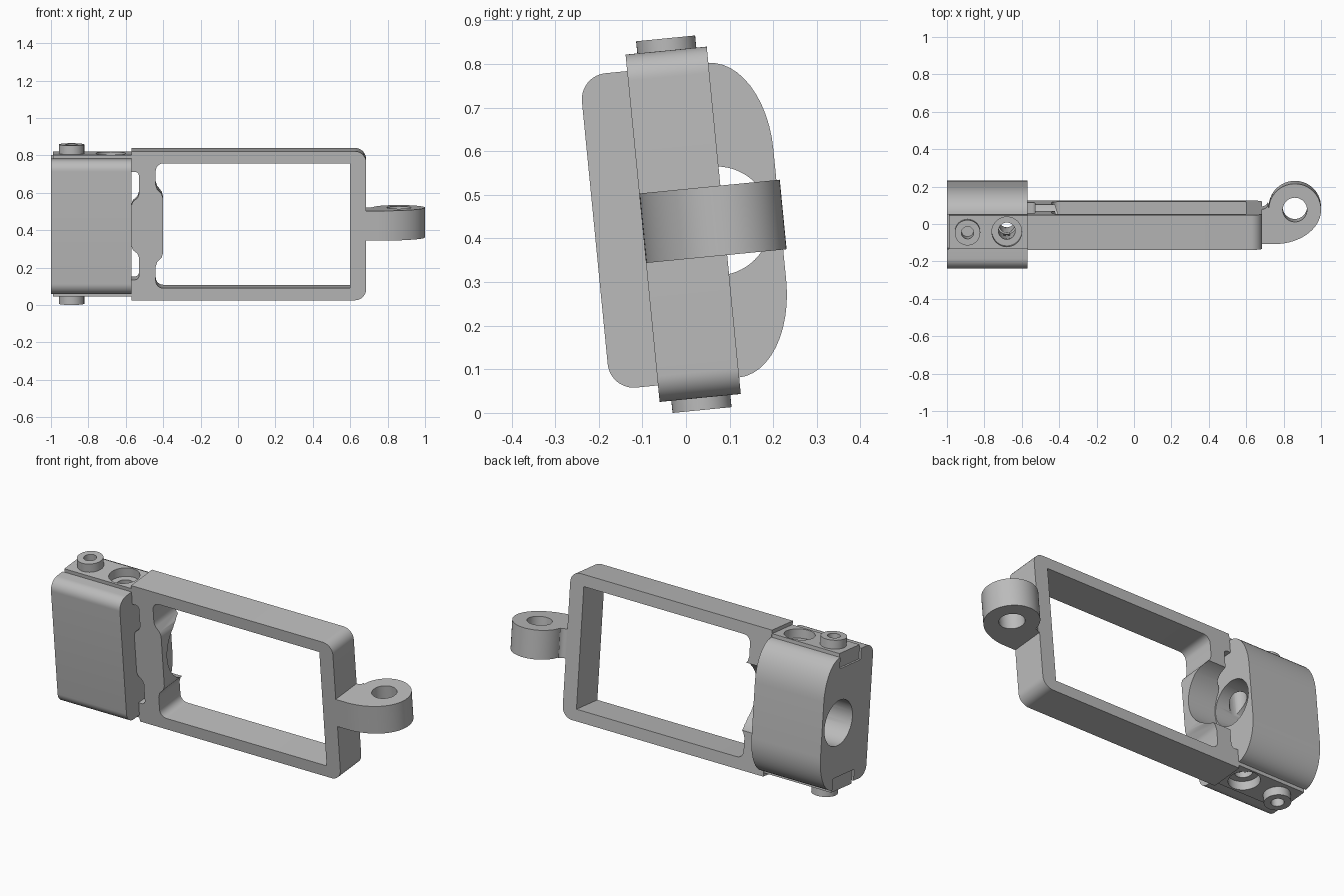
import bpy, bmesh, math

cube = bpy.data.objects.get("Cube")
if cube:
    bpy.data.objects.remove(cube, do_unlink=True)

TILT = math.radians(5.6)
LIFT = 0.433

grey = bpy.data.materials.new("plain_grey")
grey.use_nodes = True
GREY = (0.5, 0.5, 0.5, 1)
grey.diffuse_color = GREY
grey.node_tree.nodes["Principled BSDF"].inputs["Base Color"].default_value = GREY


def arc(cx, cy, rx, ry, a0, a1, n=12):
    """Points along an elliptical arc, angles in degrees."""
    angles = [math.radians(a0 + (a1 - a0) * i / n) for i in range(n + 1)]
    return [(cx + rx * math.cos(a), cy + ry * math.sin(a)) for a in angles]


def circle(cx, cy, r, n=48):
    return arc(cx, cy, r, r, 0, 360, n)[:-1]


def rounded(x0, x1, y0, y1, left=(0, 0), right=(0, 0)):
    """Rectangle with elliptical corners, sized separately left and right."""
    pts = []
    for cx, cy, (rx, ry), a in ((x1, y1, right, 0), (x0, y1, left, 90),
                                (x0, y0, left, 180), (x1, y0, right, 270)):
        sx, sy = (1 if cx == x1 else -1), (1 if cy == y1 else -1)
        if rx == 0:
            pts.append((cx, cy))
        else:
            pts += arc(cx - sx * rx, cy - sy * ry, rx, ry, a, a + 90)
    return pts


def prism(name, pts, axis, lo, hi):
    """Extrude a 2D outline along an axis, leaning with the whole model."""
    place = {"x": lambda u, v, w: (w, u, v),
             "y": lambda u, v, w: (u, w, v),
             "z": lambda u, v, w: (u, v, w)}[axis]
    bm = bmesh.new()
    a = [bm.verts.new(place(u, v, lo)) for u, v in pts]
    b = [bm.verts.new(place(u, v, hi)) for u, v in pts]
    bm.faces.new(a)
    bm.faces.new(b[::-1])
    for i in range(len(pts)):
        j = (i + 1) % len(pts)
        bm.faces.new((a[i], b[i], b[j], a[j]))
    bmesh.ops.recalc_face_normals(bm, faces=bm.faces)
    me = bpy.data.meshes.new(name)
    bm.to_mesh(me)
    bm.free()
    me.materials.append(grey)
    ob = bpy.data.objects.new(name, me)
    bpy.context.collection.objects.link(ob)
    ob.rotation_euler.x = TILT
    ob.location.z = LIFT
    return ob


def cut(target, pts, axis, lo, hi):
    """Subtract an extruded outline from a part."""
    tool = prism("cutter", pts, axis, lo, hi)
    tool.hide_render = True
    mod = target.modifiers.new("cut", "BOOLEAN")
    mod.operation = "DIFFERENCE"
    mod.solver = "EXACT"
    mod.object = tool
    bpy.context.view_layer.objects.active = target
    bpy.ops.object.modifier_apply(modifier=mod.name)
    bpy.data.objects.remove(tool, do_unlink=True)


def finish(ob):
    bpy.ops.object.select_all(action="DESELECT")
    ob.select_set(True)
    bpy.context.view_layer.objects.active = ob
    bpy.ops.object.shade_smooth_by_angle(angle=math.radians(30))


FRONT, BACK = -0.10, 0.087
MID = -0.005
JOINT = -0.57
BOLT_X, SINK_X = -0.89, -0.68

# Rectangular frame with a wavy bar at its left end
frame = prism("frame", rounded(JOINT, 0.685, -0.4, 0.4, right=(0.06, 0.06)),
              "y", FRONT, BACK)
half = [(0.6, 0.335)] + arc(-0.40, 0.295, 0.04, 0.04, 90, 180, 6) + [
    (-0.44, 0.22), (-0.432, 0.195), (-0.408, 0.17), (-0.40, 0.145)]
cut(frame, half + [(x, -z) for x, z in reversed(half)], "y", -0.2, 0.2)
for s in (1, -1):
    slot = [(-0.6, 0.29)] + arc(-0.55, 0.27, 0.02, 0.02, 90, 0, 5) + [
        (-0.53, 0.17), (-0.537, 0.15), (-0.562, 0.13), (JOINT, 0.11), (-0.6, 0.11)]
    cut(frame, [(x, s * z) for x, z in slot], "y", -0.2, 0.2)
cut(frame, circle(0.13, 0, 0.19), "x", -0.65, -0.39)

# Clamp block with a cable bore and channels for the frame arms
block = prism("clamp_block", rounded(-0.21, 0.216, -0.362, 0.362,
              left=(0.06, 0.06), right=(0.13, 0.21)), "x", -1, JOINT)
cut(block, circle(0.07, 0, 0.125, 64), "x", -1.1, -0.5)
for s in (1, -1):
    lo, hi = sorted((s * 0.30, s * 0.5))
    cut(block, rounded(FRONT, BACK, lo, hi), "x", -1.1, -0.5)
cut(block, circle(SINK_X, MID, 0.045), "z", -0.5, 0.5)

# Arms lying in the channels, with a counterbored hole and a bolt each
for side, s in (("upper", 1), ("lower", -1)):
    def span(a, b):
        return sorted((s * a, s * b))
    arm = prism(side + "_arm", rounded(-0.99, JOINT, FRONT + 0.003, BACK - 0.003),
                "z", *span(0.301, 0.38))
    cut(arm, circle(SINK_X, MID, 0.08), "z", *span(0.33, 0.5))
    cut(arm, circle(SINK_X, MID, 0.045), "z", *span(0.2, 0.5))
    cut(arm, circle(BOLT_X, MID, 0.033), "z", *span(0.2, 0.5))
    bolt = prism(side + "_bolt", circle(BOLT_X, MID, 0.068), "z", *span(0.378, 0.428))
    cut(bolt, circle(BOLT_X, MID, 0.033), "z", *span(0.3, 0.5))
    finish(arm)
    finish(bolt)

# Hook-shaped mounting eye on the right end
outline = [(0.67, FRONT)] + arc(0.75, 0.084, 0.25, 0.184, -90, 0, 20)
outline += arc(0.86, 0.084, 0.14, 0.14, 0, 175, 32)[1:]
outline += arc(0.685, 0.12, 0.033, 0.033, -20, -90, 6) + [(0.67, BACK)]
eye = prism("mounting_eye", outline, "z", -0.08, 0.08)
cut(eye, circle(0.86, 0.084, 0.065), "z", -0.2, 0.2)

for part in (frame, block, eye):
    finish(part)
